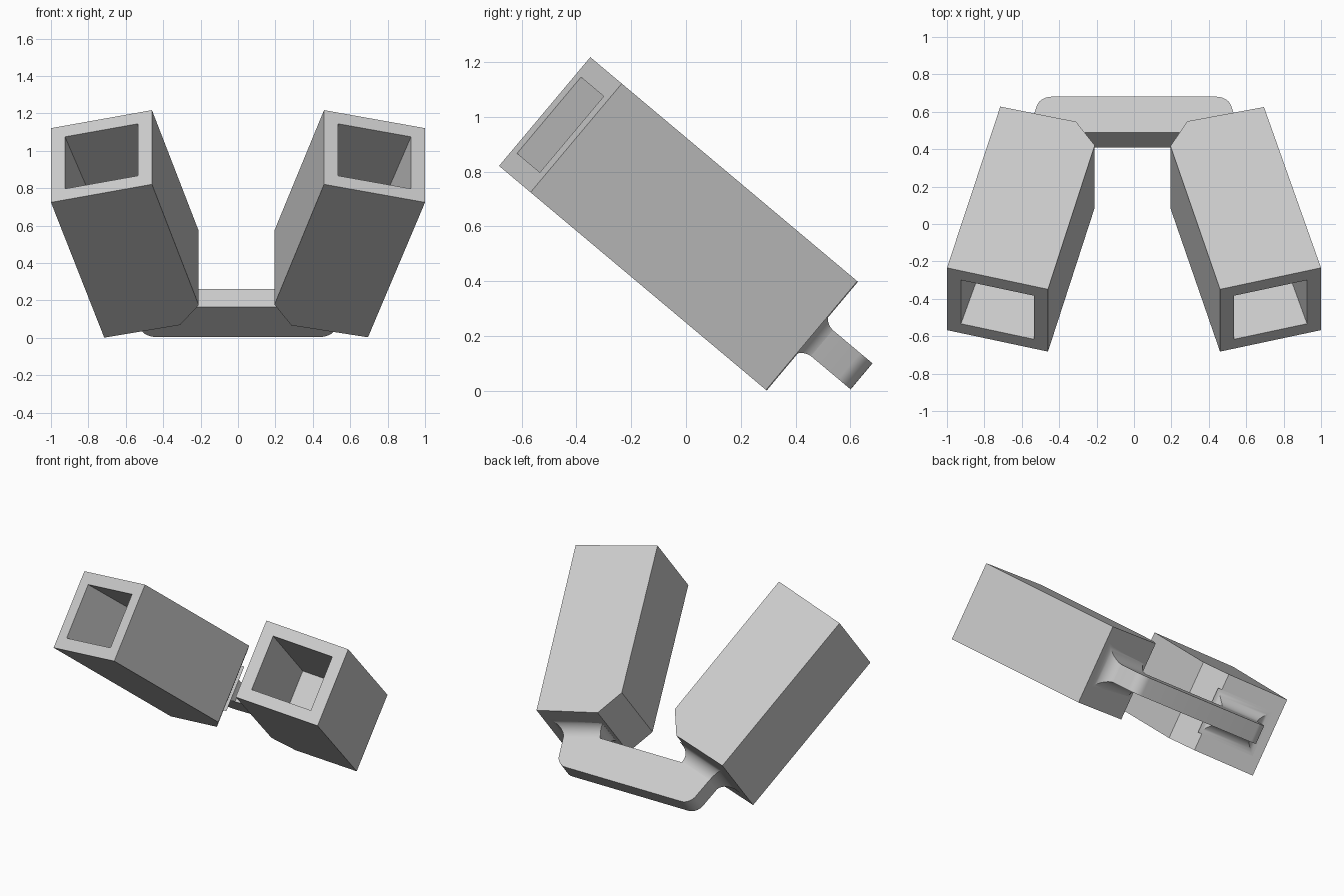
import bpy, bmesh
from math import radians, sin, cos, sqrt
from mathutils import Matrix, Vector

cube = bpy.data.objects.get("Cube")
if cube:
    bpy.data.objects.remove(cube)

TILT = Matrix.Rotation(radians(-40), 4, "X")   # whole assembly leans forward

grey = bpy.data.materials.new("light_grey")
grey.use_nodes = True
colour = (0.6, 0.6, 0.6, 1)
grey.diffuse_color = colour
grey.node_tree.nodes["Principled BSDF"].inputs["Base Color"].default_value = colour


def finish(name, bm, smooth=False):
    bmesh.ops.recalc_face_normals(bm, faces=bm.faces)
    bm.transform(TILT)
    mesh = bpy.data.meshes.new(name)
    bm.to_mesh(mesh)
    bm.free()
    mesh.materials.append(grey)
    ob = bpy.data.objects.new(name, mesh)
    bpy.context.collection.objects.link(ob)
    if smooth:
        bpy.ops.object.select_all(action="DESELECT")
        ob.select_set(True)
        bpy.context.view_layer.objects.active = ob
        bpy.ops.object.shade_smooth_by_angle(angle=radians(30))
    return ob


def prism(outline, low, high):
    bm = bmesh.new()
    base = bm.faces.new([bm.verts.new((x, y, low)) for x, y in outline])
    top = bmesh.ops.extrude_face_region(bm, geom=[base], use_keep_orig=True)
    verts = [v for v in top["geom"] if isinstance(v, bmesh.types.BMVert)]
    bmesh.ops.translate(bm, verts=verts, vec=(0, 0, high - low))
    bmesh.ops.recalc_face_normals(bm, faces=bm.faces)
    return bm


# Two block arms, each with a deep square socket in its front end
def arm(name, outline):
    bm = prism(outline, 0.19, 0.708)
    front = min(bm.faces, key=lambda f: f.calc_center_median().y)
    bmesh.ops.inset_individual(bm, faces=[front], thickness=0.11)
    bmesh.ops.inset_individual(bm, faces=[front], thickness=0, depth=-0.9)
    finish(name, bm)


arm("left_arm", [(1, -.9), (.46, -1.05), (.195, -.05), (.285, .123), (.695, .222)])
arm("right_arm", [(-1, -.9), (-.46, -1.05), (-.21, -.045), (-.31, .12), (-.715, .225)])

# Flat cross bar with rounded rear corners
bar = prism([(-.57, .208), (.57, .208), (.502, .457), (-.502, .457)], 0.39, 0.514)
corners = [e for e in bar.edges
           if abs(e.verts[0].co.z - e.verts[1].co.z) > 0.1 and e.verts[0].co.y > 0.4]
bmesh.ops.bevel(bar, geom=corners, offset=0.06, segments=8, profile=0.5, affect="EDGES")
finish("cross_bar", bar, smooth=True)


# Necks flare from the bar into the rear faces of the arms
def flare(s, r):
    return r - sqrt(max(0, r * r - max(0, r - s) ** 2))


def neck(name, side):
    along = Vector((-sin(radians(15)), cos(radians(15)), 0))
    across = Vector((along.y, -along.x, 0))
    origin = Vector((0.452, 0.162, 0.452))
    bm = bmesh.new()
    rings = []
    steps = 10
    for i in range(steps + 1):
        s = 0.1 * (i / steps) ** 2
        out, inner, tall = 0.125 + flare(s, .09), -0.125 - flare(s, .05), 0.061 + flare(s, .09)
        ring = []
        for w, h in ((out, tall), (inner, tall), (inner, -tall), (out, -tall)):
            p = origin + along * (s - 0.004) + across * w
            ring.append(bm.verts.new((side * p.x, p.y, p.z + h)))
        rings.append(ring)
    for a, b in zip(rings, rings[1:]):
        for k in range(4):
            j = (k + 1) % 4
            bm.faces.new((a[k], a[j], b[j], b[k]))
    bm.faces.new(rings[0])
    bm.faces.new(rings[-1])
    finish(name, bm, smooth=True)


neck("left_neck", 1)
neck("right_neck", -1)
